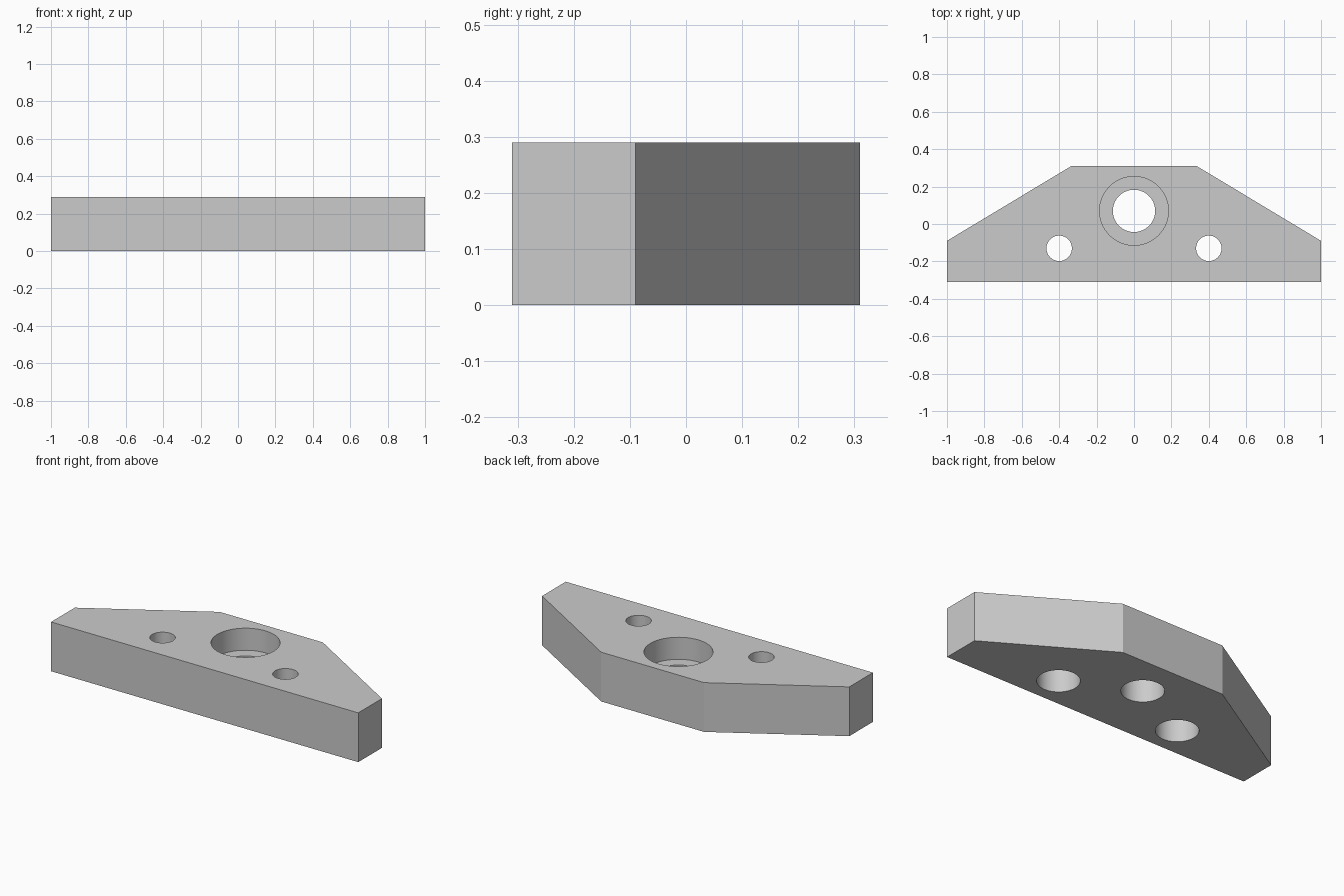
import bpy, bmesh

default = bpy.data.objects.get("Cube")
if default:
    bpy.data.objects.remove(default, do_unlink=True)

THICK = 0.29
LEDGE = 0.16      # height of the shoulders inside the stepped holes

grey = bpy.data.materials.new("light_grey")
grey.use_nodes = True
colour = (0.6, 0.6, 0.6, 1)
grey.diffuse_color = colour
grey.node_tree.nodes["Principled BSDF"].inputs["Base Color"].default_value = colour

# Plate: half outline mirrored across x, then extruded upward
half = [(1.0, -0.31), (1.0, -0.09), (0.335, 0.31)]
outline = half + [(-x, y) for x, y in reversed(half)]
bm = bmesh.new()
base = bm.faces.new([bm.verts.new((x, y, 0)) for x, y in outline])
top = bmesh.ops.extrude_face_region(bm, geom=[base])
bmesh.ops.translate(bm, vec=(0, 0, THICK),
                    verts=[v for v in top["geom"] if isinstance(v, bmesh.types.BMVert)])
bmesh.ops.recalc_face_normals(bm, faces=bm.faces)
mesh = bpy.data.meshes.new("mounting_plate")
bm.to_mesh(mesh)
bm.free()
mesh.materials.append(grey)
plate = bpy.data.objects.new("mounting_plate", mesh)
bpy.context.collection.objects.link(plate)


def activate(obj):
    bpy.ops.object.select_all(action='DESELECT')
    obj.select_set(True)
    bpy.context.view_layer.objects.active = obj


def drill(x, y, radius, z0, z1):
    """Cut a round hole between two heights."""
    bpy.ops.mesh.primitive_cylinder_add(vertices=64, radius=radius, depth=z1 - z0,
                                        location=(x, y, (z0 + z1) / 2))
    cutter = bpy.context.object
    cutter.name = "hole_cutter"
    cutter.hide_render = True
    cutter.data.materials.append(grey)
    activate(plate)
    mod = plate.modifiers.new("hole", 'BOOLEAN')
    mod.operation = 'DIFFERENCE'
    mod.solver = 'EXACT'
    mod.object = cutter
    bpy.ops.object.modifier_apply(modifier=mod.name)
    bpy.data.objects.remove(cutter, do_unlink=True)


# Central hole, widened from the top
drill(0, 0.07, 0.113, -0.1, THICK + 0.1)
drill(0, 0.07, 0.184, LEDGE, THICK + 0.1)

# Side holes, widened from underneath
for side in (-1, 1):
    drill(side * 0.4, -0.13, 0.068, -0.1, THICK + 0.1)
    drill(side * 0.4, -0.13, 0.113, -0.1, LEDGE)

activate(plate)
bpy.ops.object.shade_smooth_by_angle(angle=0.35)
